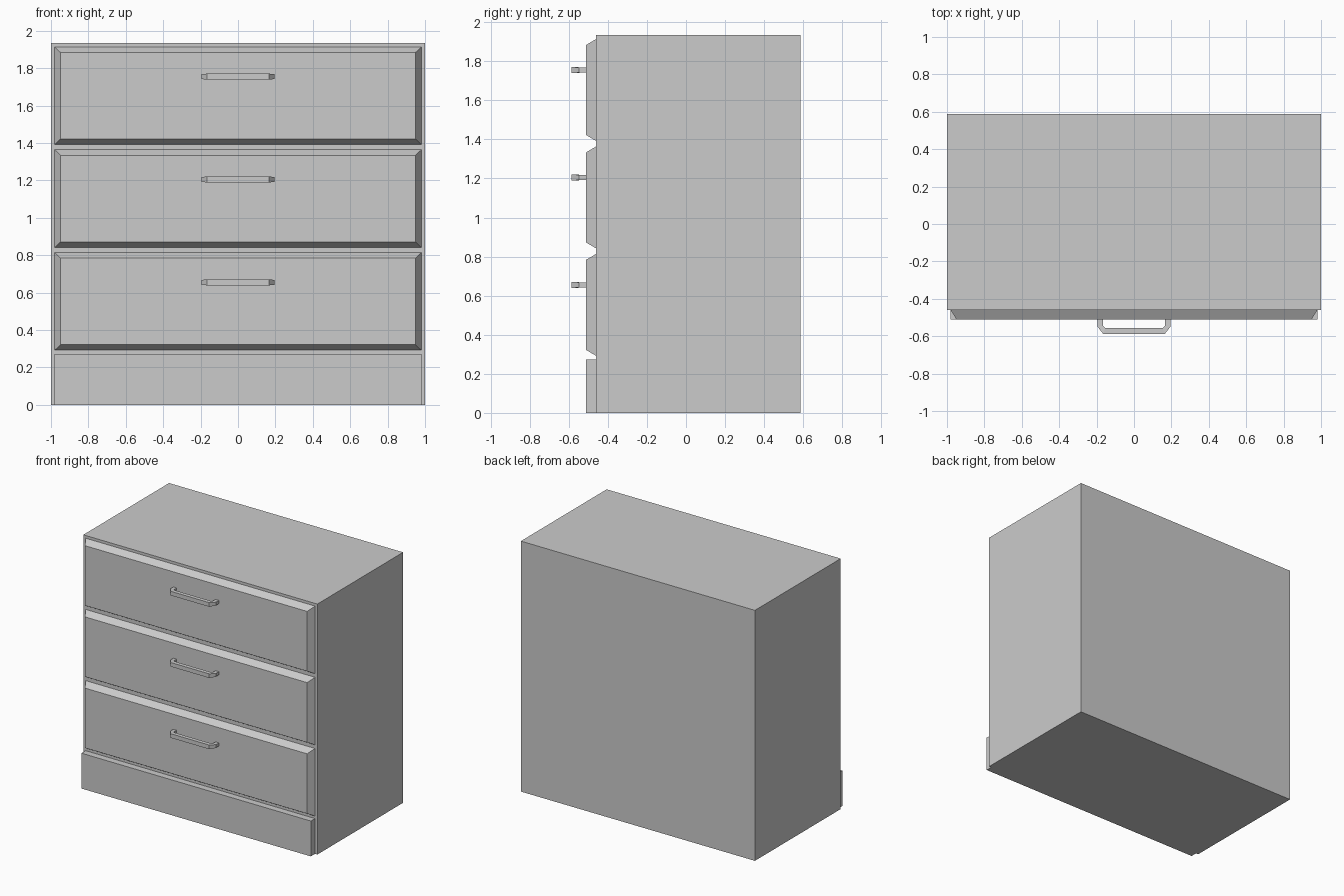
import bpy, bmesh

if "Cube" in bpy.data.objects:
    bpy.data.objects.remove(bpy.data.objects["Cube"])

BACK, FACE = 0.587, -0.46      # cabinet back and front planes
FRONT = -0.511                 # front plane of drawers and plinth


def make_object(name, bm):
    bmesh.ops.recalc_face_normals(bm, faces=bm.faces)
    mesh = bpy.data.meshes.new(name)
    bm.to_mesh(mesh)
    bm.free()
    obj = bpy.data.objects.new(name, mesh)
    bpy.context.collection.objects.link(obj)
    return obj


def loft(name, rings):
    """Skin a series of four-point rings and cap both ends."""
    bm = bmesh.new()
    loops = [[bm.verts.new(p) for p in ring] for ring in rings]
    for a, b in zip(loops, loops[1:]):
        for i in range(4):
            j = (i + 1) % 4
            bm.faces.new((a[i], a[j], b[j], b[i]))
    bm.faces.new(loops[0])
    bm.faces.new(loops[-1])
    return make_object(name, bm)


def rect(half_x, y, z0, z1):
    return [(-half_x, y, z0), (half_x, y, z0), (half_x, y, z1), (-half_x, y, z1)]


# Cabinet carcass and plinth board
loft("cabinet_body", [rect(1.0, BACK, 0, 1.935), rect(1.0, FACE, 0, 1.935)])
loft("plinth", [rect(0.98, FACE, 0, 0.273), rect(0.98, FRONT, 0, 0.273)])

# Handle half: outer x, y, inner x, y, half height
half = [(-0.195, FRONT, -0.166, FRONT, 0.012),
        (-0.195, -0.549, -0.166, -0.543, 0.013),
        (-0.165, -0.587, -0.154, -0.557, 0.016)]
sections = half + [(-a, b, -c, d, h) for a, b, c, d, h in reversed(half)]

# Three bevelled drawer fronts, each with a bent bar handle
for i in range(3):
    z0 = 0.292 + 0.55 * i
    z1 = z0 + 0.522
    loft(f"drawer_front_{i + 1}",
         [rect(0.98, FACE, z0, z1), rect(0.949, FRONT, z0 + 0.03, z1 - 0.03)])
    zc = z0 + 0.363
    loft(f"drawer_handle_{i + 1}",
         [[(ox, oy, zc - h), (ix, iy, zc - h), (ix, iy, zc + h), (ox, oy, zc + h)]
          for ox, oy, ix, iy, h in sections])
